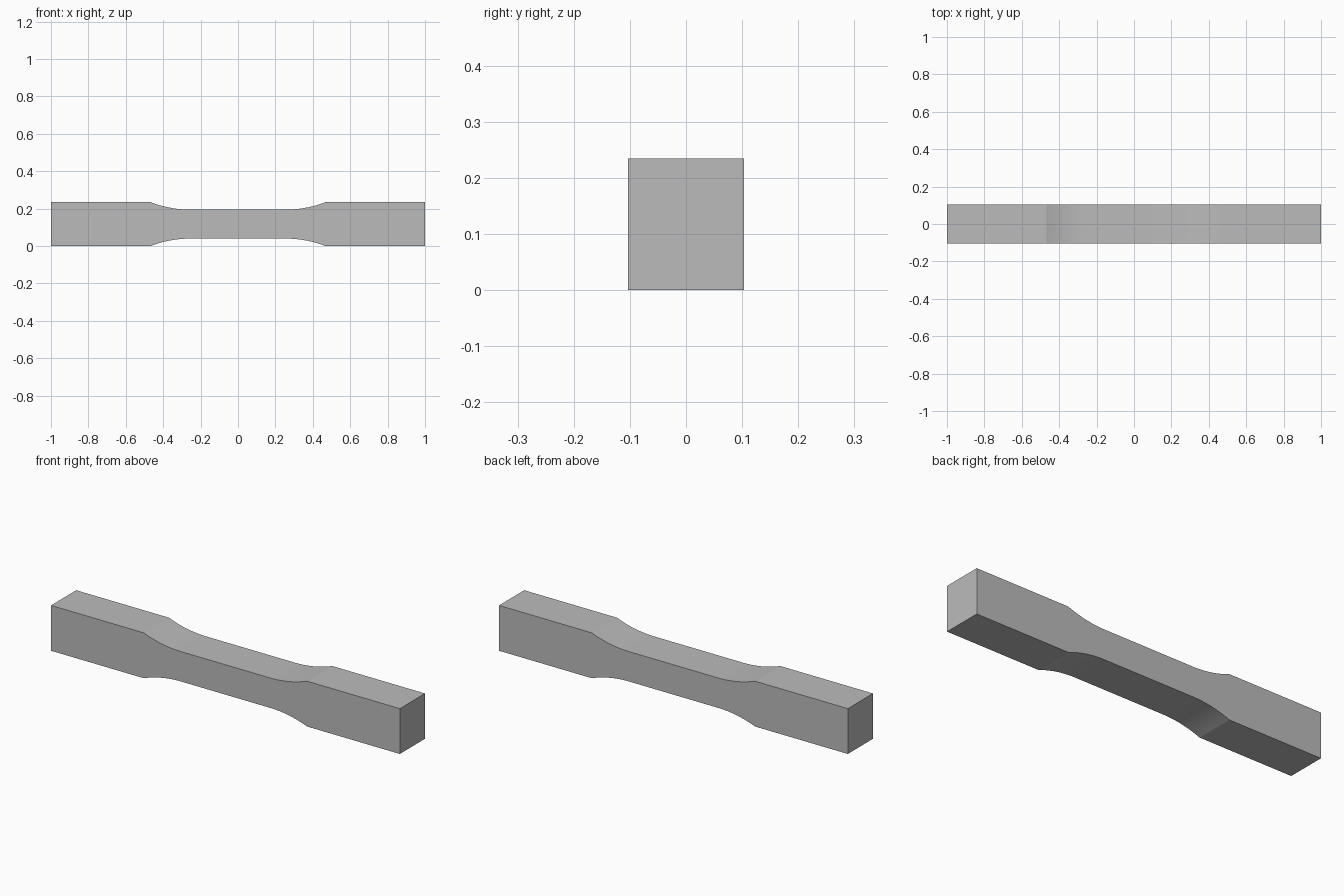
import bpy
import bmesh
import math

HEIGHT, DEPTH = 0.235, 0.206      # grip section
GAUGE_X, GRIP_X = 0.255, 0.468    # ends of the narrow part and start of the grips
STEP = 0.04                       # how far the waist is cut in on each side
SEGMENTS = 16

cube = bpy.data.objects.get("Cube")
if cube:
    bpy.data.objects.remove(cube, do_unlink=True)

# Plain grey material
grey = bpy.data.materials.new("plain grey")
grey.use_nodes = True
colour = (0.5, 0.5, 0.5, 1)
grey.diffuse_color = colour
grey.node_tree.nodes["Principled BSDF"].inputs["Base Color"].default_value = colour

# Upper right quarter of the outline: waist, arc tangent to the waist, grip
run = GRIP_X - GAUGE_X
radius = (run ** 2 + STEP ** 2) / (2 * STEP)
sweep = math.asin(run / radius)
half = HEIGHT / 2
quarter = []
for i in range(SEGMENTS + 1):
    a = sweep * i / SEGMENTS
    quarter.append((GAUGE_X + radius * math.sin(a), half - STEP + radius * (1 - math.cos(a))))
quarter.append((1, half))

# Mirror the quarter into the closed outline
top = [(-x, z) for x, z in reversed(quarter)] + quarter
outline = top + [(x, -z) for x, z in reversed(top)]

# Extrude the outline through the depth
bm = bmesh.new()
face = bm.faces.new([bm.verts.new((x, -DEPTH / 2, z + half)) for x, z in outline])
result = bmesh.ops.extrude_face_region(bm, geom=[face])
moved = [v for v in result["geom"] if isinstance(v, bmesh.types.BMVert)]
bmesh.ops.translate(bm, verts=moved, vec=(0, DEPTH, 0))
bmesh.ops.recalc_face_normals(bm, faces=bm.faces)
mesh = bpy.data.meshes.new("waisted_bar")
bm.to_mesh(mesh)
bm.free()
mesh.materials.append(grey)
bar = bpy.data.objects.new("waisted_bar", mesh)
bpy.context.collection.objects.link(bar)

# Smooth arcs with crisp edges
bpy.ops.object.select_all(action="DESELECT")
bar.select_set(True)
bpy.context.view_layer.objects.active = bar
bpy.ops.object.shade_smooth_by_angle(angle=math.radians(15))
